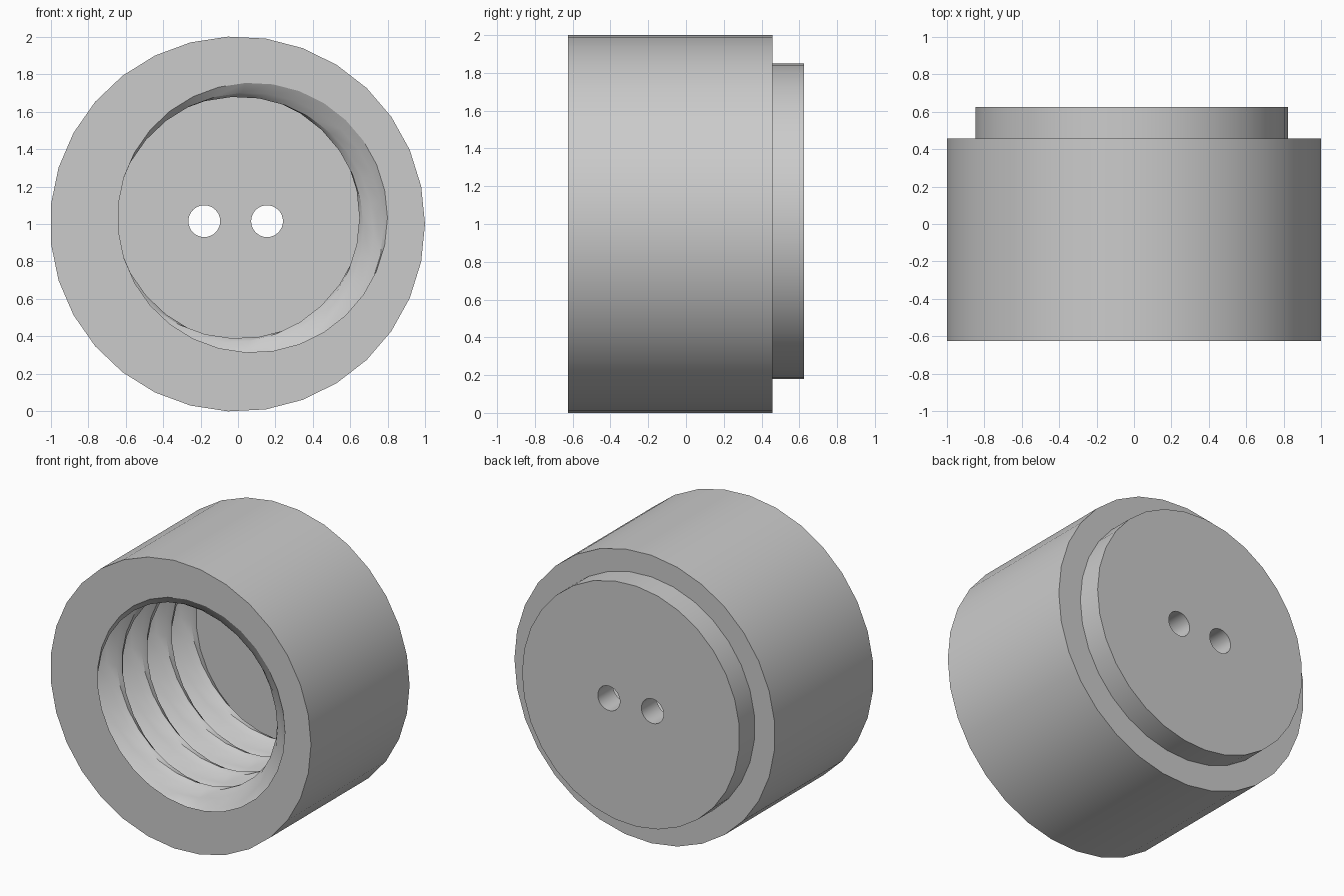
import bpy, bmesh
from math import sin, cos, pi, radians

cube = bpy.data.objects.get("Cube")
if cube:
    bpy.data.objects.remove(cube, do_unlink=True)

FRONT, SEAM, BACK = -0.625, 0.457, 0.625
SIDES = 31

grey = bpy.data.materials.new("plain_grey")
grey.use_nodes = True
grey.diffuse_color = (0.6, 0.6, 0.6, 1)
grey.node_tree.nodes["Principled BSDF"].inputs["Base Color"].default_value = (0.6, 0.6, 0.6, 1)


def ring(bm, cx, cz, r, y, sides=SIDES):
    return [bm.verts.new((cx + r * cos(2 * pi * i / sides), y, cz + r * sin(2 * pi * i / sides)))
            for i in range(sides)]


def bridge(bm, a, b):
    n = len(a)
    for i in range(n):
        j = (i + 1) % n
        bm.faces.new((a[i], a[j], b[j], b[i]))


def finish(bm, name):
    bmesh.ops.recalc_face_normals(bm, faces=bm.faces)
    mesh = bpy.data.meshes.new(name)
    bm.to_mesh(mesh)
    bm.free()
    mesh.materials.append(grey)
    ob = bpy.data.objects.new(name, mesh)
    bpy.context.collection.objects.link(ob)
    return ob


def select_only(ob):
    bpy.ops.object.select_all(action='DESELECT')
    ob.select_set(True)
    bpy.context.view_layer.objects.active = ob


def cylinder(name, cx, cz, r, y0, y1, sides=SIDES):
    bm = bmesh.new()
    a, b = ring(bm, cx, cz, r, y0, sides), ring(bm, cx, cz, r, y1, sides)
    bridge(bm, a, b)
    bm.faces.new(a)
    bm.faces.new(b)
    return finish(bm, name)


# Threaded body: an offset bore circle orbits the axis from front to back
TURNS, STEPS = 4, 8
bm = bmesh.new()
outer_back = ring(bm, -0.003, 1.0, 1.0013, SEAM)
outer_front = ring(bm, -0.003, 1.0, 1.0013, FRONT)
rings = [outer_back, outer_front]
for s in range(TURNS * STEPS + 1):
    t = s / (TURNS * STEPS)
    a = -2 * pi * TURNS * t
    rings.append(ring(bm, 0.003 + 0.075 * cos(a), 1.034 + 0.075 * sin(a), 0.72,
                      FRONT + (SEAM - FRONT) * t))
for a, b in zip(rings, rings[1:] + rings[:1]):
    bridge(bm, a, b)
body = finish(bm, "threaded_body")

# Back plate with two round wire holes
plate = cylinder("back_plate", -0.014, 1.015, 0.836, SEAM, BACK)
for x in (-0.18, 0.155):
    cutter = cylinder("hole_cutter", x, 1.015, 0.085, SEAM - 0.1, BACK + 0.1, 32)
    cutter.hide_render = True
    mod = plate.modifiers.new("wire_hole", 'BOOLEAN')
    mod.operation = 'DIFFERENCE'
    mod.solver = 'EXACT'
    mod.object = cutter
    select_only(plate)
    bpy.ops.object.modifier_apply(modifier=mod.name)
    bpy.data.objects.remove(cutter, do_unlink=True)

for ob in (body, plate):
    select_only(ob)
    bpy.ops.object.shade_smooth_by_angle(angle=radians(30))
